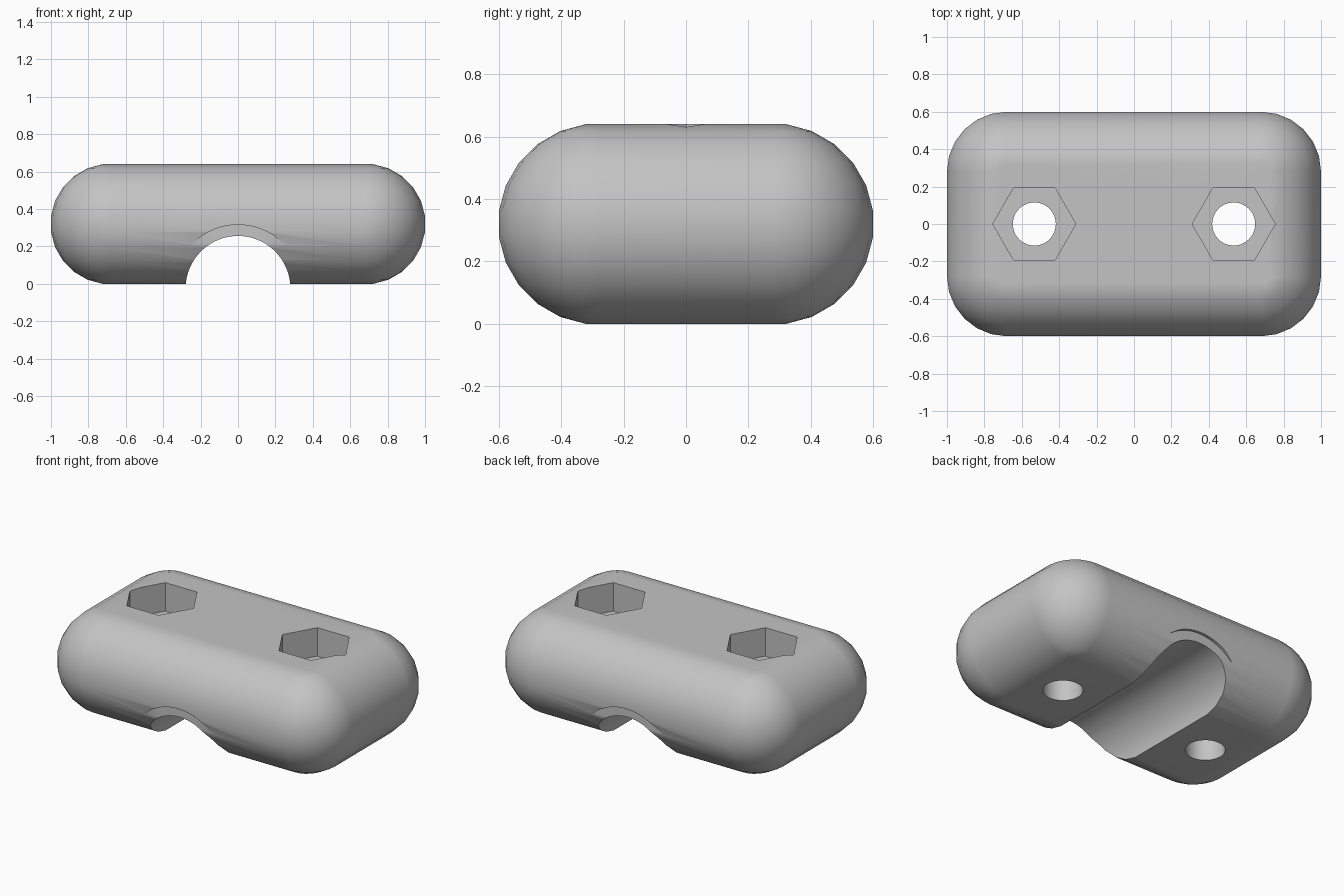
import bpy, bmesh
from math import sin, cos, radians
from mathutils import Matrix

if "Cube" in bpy.data.objects:
    bpy.data.objects.remove(bpy.data.objects["Cube"], do_unlink=True)

HALF_X, HALF_Y, HEIGHT = 1.0, 0.6, 0.64
R = HEIGHT / 2
STEP = 15

grey = bpy.data.materials.new("light grey")
grey.use_nodes = True
colour = (0.55, 0.55, 0.55, 1)
grey.diffuse_color = colour
grey.node_tree.nodes["Principled BSDF"].inputs["Base Color"].default_value = colour


def make_object(name, bm):
    mesh = bpy.data.meshes.new(name)
    bmesh.ops.recalc_face_normals(bm, faces=bm.faces)
    bm.to_mesh(mesh)
    bm.free()
    mesh.materials.append(grey)
    obj = bpy.data.objects.new(name, mesh)
    bpy.context.collection.objects.link(obj)
    return obj


def prism(name, sides, radius, depth, centre, along_y=False):
    bm = bmesh.new()
    turn = Matrix.Rotation(radians(90), 4, "X") if along_y else Matrix()
    # a vertex points along x on every prism
    spin = Matrix.Rotation(radians(90), 4, "Z")
    bmesh.ops.create_cone(bm, cap_ends=True, segments=sides, radius1=radius,
                          radius2=radius, depth=depth,
                          matrix=Matrix.Translation(centre) @ turn @ spin)
    return make_object(name, bm)


# Rounded block: the hull of a faceted ball at each corner
bm = bmesh.new()
ball = R / cos(radians(STEP / 2))
for sx in (-1, 1):
    for sy in (-1, 1):
        for i in range(180 // STEP):
            polar = radians((i + 0.5) * STEP)
            for j in range(360 // STEP):
                a = radians(j * STEP)
                bm.verts.new((sx * (HALF_X - R) + ball * sin(polar) * cos(a),
                              sy * (HALF_Y - R) + ball * sin(polar) * sin(a),
                              R + ball * cos(polar)))
hull = bmesh.ops.convex_hull(bm, input=bm.verts)
inside = {g for g in hull["geom_interior"] + hull["geom_unused"]
          if isinstance(g, bmesh.types.BMVert)}
bmesh.ops.delete(bm, geom=list(inside), context="VERTS")
bmesh.ops.dissolve_limit(bm, angle_limit=radians(0.5), verts=bm.verts, edges=bm.edges)
block = make_object("clamp_block", bm)

# Pipe groove with a shallow round recess at both ends
cutters = [prism("groove_cutter", 64, 0.28, 3, (0, 0, -0.024), True)]
for side in (-1, 1):
    cutters.append(prism("recess_cutter", 64, 0.34, 0.2,
                         (0, side * (HALF_Y - 0.018 + 0.1), -0.024), True))

# Nut pockets and bolt holes
for side in (-1, 1):
    x = side * 0.533
    cutters.append(prism("nut_pocket_cutter", 6, 0.222, 0.36, (x, 0, HEIGHT)))
    cutters.append(prism("bolt_hole_cutter", 48, 0.115, 2, (x, 0, R)))

for cutter in cutters:
    cutter.hide_render = True
    cut = block.modifiers.new(cutter.name, "BOOLEAN")
    cut.operation = "DIFFERENCE"
    cut.solver = "EXACT"
    cut.object = cutter

# Apply the cuts and remove the cutters
bpy.context.view_layer.update()
graph = bpy.context.evaluated_depsgraph_get()
result = bpy.data.meshes.new_from_object(block.evaluated_get(graph))
block.modifiers.clear()
block.data = result
for cutter in cutters:
    bpy.data.objects.remove(cutter, do_unlink=True)

# Soft shading on the rounds, crisp edges on the cuts
bpy.ops.object.select_all(action="DESELECT")
block.select_set(True)
bpy.context.view_layer.objects.active = block
bpy.ops.object.shade_smooth_by_angle(angle=radians(25))
weighted = block.modifiers.new("even_normals", "WEIGHTED_NORMAL")
weighted.keep_sharp = True
